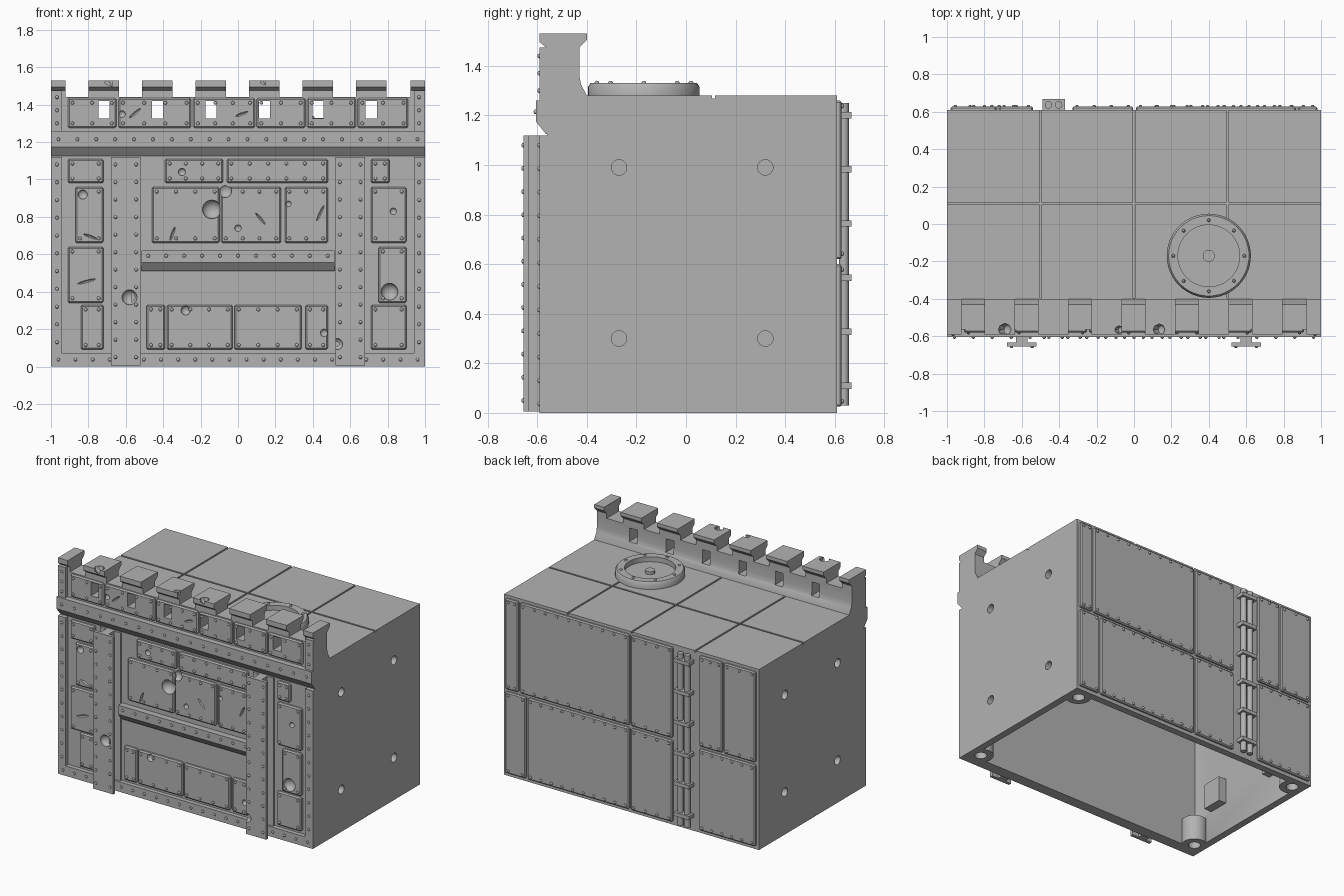
import bpy, bmesh, math
from mathutils import Matrix, Vector

if "Cube" in bpy.data.objects:
    bpy.data.objects.remove(bpy.data.objects["Cube"])

grey = bpy.data.materials.new("stone_grey")
grey.use_nodes = True
COLOUR = (0.45, 0.45, 0.45, 1)
grey.diffuse_color = COLOUR
grey.node_tree.nodes["Principled BSDF"].inputs["Base Color"].default_value = COLOUR


# ---- helpers ----
def box(bm, x0, x1, y0, y1, z0, z1, bevel=0):
    m = Matrix.Translation(((x0 + x1) / 2, (y0 + y1) / 2, (z0 + z1) / 2)) @ Matrix.Diagonal((x1 - x0, y1 - y0, z1 - z0, 1))
    verts = bmesh.ops.create_cube(bm, size=1, matrix=m)["verts"]
    if bevel:
        edges = list({e for v in verts for e in v.link_edges})
        bmesh.ops.bevel(bm, geom=edges, offset=bevel, segments=1, affect="EDGES")


def prism(bm, x0, x1, profile):
    """Extrude a (y, z) outline along x."""
    face = bm.faces.new([bm.verts.new((x0, y, z)) for y, z in profile])
    new = bmesh.ops.extrude_face_region(bm, geom=[face])["geom"]
    bmesh.ops.translate(bm, vec=(x1 - x0, 0, 0), verts=[v for v in new if isinstance(v, bmesh.types.BMVert)])


def rod(bm, centre, r, depth, axis="Z", seg=24):
    turn = Matrix.Rotation(math.pi / 2, 4, "Y") if axis == "X" else Matrix()
    bmesh.ops.create_cone(bm, cap_ends=True, segments=seg, radius1=r, radius2=r, depth=depth,
                          matrix=Matrix.Translation(centre) @ turn)


def ball(bm, centre, size, angle=0, seg=24):
    m = Matrix.Translation(centre) @ Matrix.Rotation(-math.radians(angle), 4, "Y") @ Matrix.Diagonal((*size, 1))
    bmesh.ops.create_uvsphere(bm, u_segments=seg, v_segments=seg // 2, radius=1, matrix=m)


def finish(bm, name, cutters=()):
    bmesh.ops.recalc_face_normals(bm, faces=bm.faces)
    mesh = bpy.data.meshes.new(name)
    bm.to_mesh(mesh)
    bm.free()
    mesh.materials.append(grey)
    ob = bpy.data.objects.new(name, mesh)
    bpy.context.collection.objects.link(ob)
    for c in cutters:
        mod = ob.modifiers.new("cut", "BOOLEAN")
        mod.object, mod.operation, mod.solver, mod.use_self = c, "DIFFERENCE", "EXACT", True
    if cutters:
        dg = bpy.context.evaluated_depsgraph_get()
        ob.data = bpy.data.meshes.new_from_object(ob.evaluated_get(dg))
        ob.modifiers.clear()
    bpy.ops.object.select_all(action="DESELECT")
    ob.select_set(True)
    bpy.context.view_layer.objects.active = ob
    bpy.ops.object.shade_smooth_by_angle(angle=math.radians(35))
    return ob


def steps(a, b, gap):
    n = max(1, round((b - a) / gap))
    return [a + (b - a) * i / n for i in range(n + 1)]


# ---- cutters: battle damage, windows, hollow, grooves, sockets ----
craters = [(-.83, .92, .025), (-.58, .37, .04), (-.3, 1.04, .02), (-.07, .94, .037), (-.14, .84, .05), (0, .74, .018),
           (.27, .87, .015), (.83, .83, .018), (.81, .4, .045), (-.28, .3, .025), (.46, .18, .02), (.53, .12, .03),
           (-.62, 1.35, .018)]
scratches = [(-.35, .71, .04, 70), (.12, .79, .04, -50), (.44, .82, .045, 65), (-.81, .455, .05, 15),
             (-.79, .695, .04, -20), (-.55, 1.355, .04, 40), (.02, 1.35, .035, 20)]
merlon_x = [-.717 + .286 * i for i in range(6)]

bm = bmesh.new()
for x, z, r in craters:
    on_pillar = .52 < abs(x) < .68 and z < 1.1
    ball(bm, (x, -.655 if on_pillar else -.58, z), (r, r * .8, r))
for x, z, length, angle in scratches:
    ball(bm, (x, -.581, z), (length, .01, .007), angle, 12)
damage_cutter = finish(bm, "damage_cutter")

bm = bmesh.new()
for x in merlon_x:
    box(bm, x - .03, x + .03, -.7, -.3, 1.325, 1.42)
window_cutter = finish(bm, "window_cutter")

bm = bmesh.new()
for x, r in ((-.69, .035), (-.08, .022), (.135, .032)):
    ball(bm, (x, -.565, 1.525), (r, r, r * 1.3), 30, 8)
chip_cutter = finish(bm, "chip_cutter")

bm = bmesh.new()
box(bm, -.95, .95, -.51, .56, -.1, 1.23)
hollow_cutter = finish(bm, "hollow_cutter")

bm = bmesh.new()
for x in (-.5, 0, .5):
    box(bm, x - .006, x + .006, -.395, .7, 1.268, 1.3)
box(bm, -1.1, 1.1, .104, .116, 1.268, 1.3)
groove_cutter = finish(bm, "groove_cutter")

bm = bmesh.new()
sockets = [(s, y, z) for s in (-1, 1) for y in (-.27, .32) for z in (.3, .99)]
for s, y, z in sockets:
    rod(bm, (s * .97, y, z), .031, .12, "X")
posts = [(s * .913, y, 0) for s in (-1, 1) for y in (-.473, .523)]
for x, y, z in posts:
    rod(bm, (x, y, z), .04, .3)
socket_cutter = finish(bm, "socket_cutter")

# ---- hollow body ----
bm = bmesh.new()
box(bm, -1, 1, -.56, .61, 0, 1.28)
finish(bm, "body", [hollow_cutter, groove_cutter, socket_cutter, damage_cutter])

bm = bmesh.new()
for s, y, z in sockets:
    box(bm, *sorted((s * .89, s * .951)), y - .075, y + .075, z - .09, z + .09)
finish(bm, "socket_blocks", [socket_cutter])

bm = bmesh.new()
for x, y, z in posts:
    rod(bm, (x, y, .09), .085, .18, seg=32)
finish(bm, "corner_posts", [socket_cutter])

# ---- parapet and merlons ----
bm = bmesh.new()
prism(bm, -1, 1, [(-.565, 1.25), (-.565, 1.44), (-.43, 1.44), (-.43, 1.36), (-.424, 1.325), (-.4, 1.281), (-.4, 1.25)])
finish(bm, "parapet", [window_cutter, damage_cutter])

bm = bmesh.new()
cap = [(-.565, 1.43), (-.565, 1.475), (-.59, 1.495), (-.59, 1.53), (-.4, 1.53), (-.4, 1.505), (-.43, 1.475), (-.43, 1.43)]
for x0, x1 in [(-1, -.923), (.923, 1)] + [(x - .082, x + .082) for x in merlon_x]:
    prism(bm, x0, x1, cap)
finish(bm, "merlons", [chip_cutter])

# ---- front plates ----
rivets = []


def add_rivets(x_list, z_list, y):
    for x in x_list:
        for z in z_list:
            if all((Vector((x, z)) - Vector((cx, cz))).length > r for cx, cz, r in craters):
                rivets.append((x, y, z))


rows = [
    (.98, 1.11, [(-.39, -.08), (-.06, .48), (-.91, -.72), (.71, .81)]),
    (.66, .96, [(-.46, -.1), (-.09, .23), (.25, .48), (-.87, -.72), (.71, .9)]),
    (.34, .64, [(-.91, -.72), (.75, .9)]),
    (.09, .33, [(-.49, -.39), (-.38, -.03), (-.02, .34), (.36, .48), (-.84, -.72), (.71, .9)]),
    (1.275, 1.435, [(-.91, -.65), (-.64, -.25), (-.24, .09), (.1, .36), (.37, .63), (.64, .91)]),
]
bm = bmesh.new()
for z0, z1, spans in rows:
    for x0, x1 in spans:
        box(bm, x0, x1, -.581, -.55, z0, z1, .008)
        add_rivets(steps(x0 + .025, x1 - .025, .1), (z0 + .025, z1 - .025), -.581)
finish(bm, "front_plates", [window_cutter, damage_cutter])

# ---- front beams, corner strips and pillars ----
bm = bmesh.new()
prism(bm, -1, 1, [(-.55, 1.26), (-.605, 1.26), (-.605, 1.175), (-.565, 1.125), (-.55, 1.125)])
prism(bm, -.515, .515, [(-.55, .62), (-.605, .62), (-.605, .555), (-.57, .51), (-.55, .51)])
box(bm, -1, 1, -.59, -.55, 0, .07)
add_rivets(steps(-.96, .96, .1), [1.215], -.605)
add_rivets(steps(-.48, .48, .096), [.592], -.605)
add_rivets(steps(-.96, .96, .09), [.037], -.59)
for s in (-1, 1):
    strip = sorted((s * .94, s))
    box(bm, *strip, -.59, -.55, .07, 1.12)
    box(bm, *strip, -.59, -.55, 1.26, 1.475)
    add_rivets([s * .968], steps(.13, 1.08, .095) + [1.3, 1.37, 1.44], -.59)
finish(bm, "front_beams", [damage_cutter])

bm = bmesh.new()
for s in (-1, 1):
    c = s * .6
    box(bm, c - .08, c + .08, -.655, -.633, .005, 1.12)
    box(bm, c - .03, c + .03, -.634, -.574, .005, 1.12)
    box(bm, c - .08, c + .08, -.575, -.55, .005, 1.12)
    add_rivets((c - .055, c + .055), steps(.05, 1.08, .094), -.655)
finish(bm, "pillars", [damage_cutter])

# ---- back plates ----
bm = bmesh.new()
back = [(.62, 1.26, [(.88, .98), (.01, .865), (-.33, -.005), (-.72, -.54), (-.98, -.735)]),
        (.025, .6, [(.82, .98), (.01, .805), (-.33, -.005), (-.98, -.54)])]
for z0, z1, spans in back:
    for x0, x1 in spans:
        box(bm, x0, x1, .6, .628, z0, z1, .007)
        rivets += [(x, .628, z) for x in steps(x0 + .025, x1 - .025, .085) for z in (z0 + .022, z1 - .022)]
finish(bm, "back_plates")

# ---- pipes with clamps on the back ----
bm = bmesh.new()
for x in (-.457, -.403):
    rod(bm, (x, .637, .64), .02, 1.22, seg=16)
finish(bm, "back_pipes")
bm = bmesh.new()
for z in steps(.11, 1.2, .218):
    box(bm, -.49, -.37, .6, .667, z - .013, z + .013)
finish(bm, "pipe_clamps")

# ---- round roof hatch ----
bm = bmesh.new()
outline = [(.225, 1.275), (.225, 1.315), (.215, 1.33), (.165, 1.33), (.165, 1.295), (0, 1.295)]
verts = [bm.verts.new((r, 0, z)) for r, z in outline]
edges = [bm.edges.new(pair) for pair in zip(verts, verts[1:])]
bmesh.ops.spin(bm, geom=verts + edges, cent=(0, 0, 0), axis=(0, 0, 1), angle=math.tau, steps=48, use_merge=True)
bmesh.ops.remove_doubles(bm, verts=bm.verts, dist=.0001)
bmesh.ops.translate(bm, vec=(.4, -.17, 0), verts=bm.verts)
rod(bm, (.4, -.17, 1.3), .032, .03)
finish(bm, "roof_hatch")
rivets += [(.4 + .19 * math.cos(i * math.tau / 8), -.17 + .19 * math.sin(i * math.tau / 8), 1.33) for i in range(8)]

# ---- rivets ----
bm = bmesh.new()
for p in rivets:
    ball(bm, p, (.01, .01, .01), seg=10)
finish(bm, "rivets")

for cutter in (damage_cutter, window_cutter, chip_cutter, hollow_cutter, groove_cutter, socket_cutter):
    bpy.data.objects.remove(cutter)
